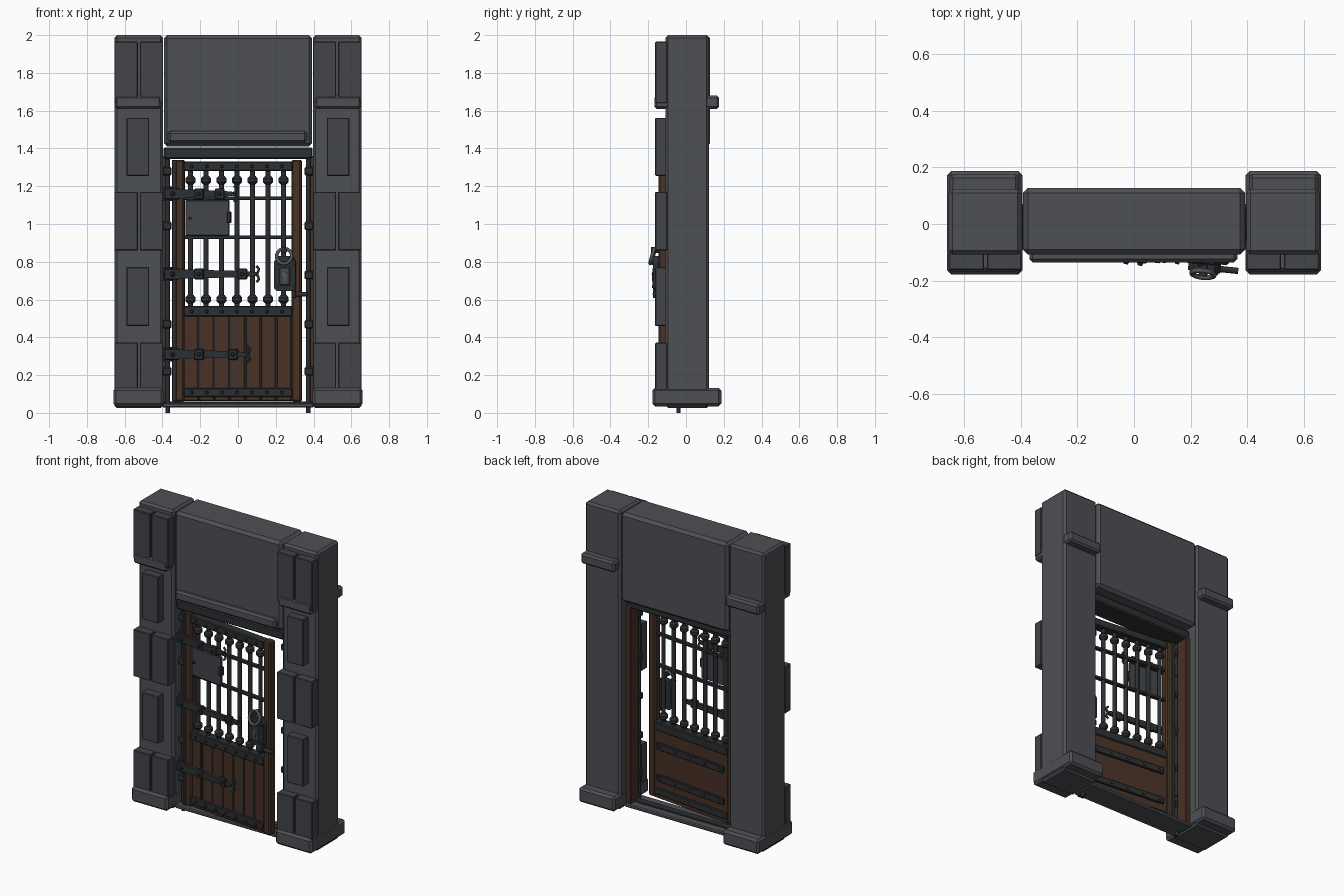
import bpy, bmesh, math
from mathutils import Matrix, Vector

if "Cube" in bpy.data.objects:
    bpy.data.objects.remove(bpy.data.objects["Cube"])


def material(name, rgb):
    m = bpy.data.materials.new(name)
    m.diffuse_color = (*rgb, 1)
    m.use_nodes = True
    m.node_tree.nodes["Principled BSDF"].inputs["Base Color"].default_value = m.diffuse_color
    return m


STONE = material("stone", (0.075, 0.08, 0.09))
BLOCK = material("dark_stone", (0.055, 0.058, 0.065))
IRON = material("iron", (0.025, 0.028, 0.032))
STEEL = material("worn_steel", (0.09, 0.095, 0.1))
WOOD = material("wood", (0.065, 0.032, 0.02))

# the door stands slightly open, swung to the front about its hinge pin
PIVOT = Vector((-0.37, -0.04, 0))
OPEN = Matrix.Translation(PIVOT) @ Matrix.Rotation(math.radians(-6), 4, 'Z') @ Matrix.Translation(-PIVOT)
SHUT = Matrix.Identity(4)


def add(name, bm, loc, mat, swing=SHUT, smooth=False, rot=None):
    me = bpy.data.meshes.new(name)
    bm.to_mesh(me)
    bm.free()
    if smooth:
        me.shade_smooth()
        me.set_sharp_from_angle(angle=math.radians(40))
    me.materials.append(mat)
    ob = bpy.data.objects.new(name, me)
    bpy.context.collection.objects.link(ob)
    ob.matrix_world = swing @ Matrix.Translation(loc) @ (rot or SHUT)
    return ob


def box(name, x, y, z, mat, bevel=0.004, swing=SHUT):
    """Bevelled box from (min, max) ranges."""
    bm = bmesh.new()
    bmesh.ops.create_cube(bm, size=1)
    bmesh.ops.scale(bm, vec=(x[1] - x[0], y[1] - y[0], z[1] - z[0]), verts=bm.verts)
    if bevel:
        bmesh.ops.bevel(bm, geom=bm.edges[:], offset=bevel, segments=1, affect='EDGES')
    return add(name, bm, (sum(x) / 2, sum(y) / 2, sum(z) / 2), mat, swing)


def rod(name, loc, r, length, mat, axis='Z', swing=SHUT, sides=12, r2=None):
    bm = bmesh.new()
    bmesh.ops.create_cone(bm, cap_ends=True, segments=sides, radius1=r,
                          radius2=r if r2 is None else r2, depth=length)
    rot = {'Z': SHUT, 'X': Matrix.Rotation(math.pi / 2, 4, 'Y'),
           'Y': Matrix.Rotation(math.pi / 2, 4, 'X')}[axis]
    return add(name, bm, loc, mat, swing, True, rot)


def plate(name, pts, y, mat, swing=SHUT):
    """Flat outline in x/z extruded between two y values."""
    bm = bmesh.new()
    f = bm.faces.new([bm.verts.new((px, y[0], pz)) for px, pz in pts])
    ext = bmesh.ops.extrude_face_region(bm, geom=[f])
    bmesh.ops.translate(bm, vec=(0, y[1] - y[0], 0),
                        verts=[v for v in ext['geom'] if isinstance(v, bmesh.types.BMVert)])
    bmesh.ops.recalc_face_normals(bm, faces=bm.faces)
    return add(name, bm, (0, 0, 0), mat, swing)


def wire(name, pts, r, mat, swing=SHUT, cyclic=False):
    cu = bpy.data.curves.new(name, 'CURVE')
    cu.dimensions = '3D'
    cu.bevel_depth, cu.bevel_resolution, cu.use_fill_caps = r, 2, True
    sp = cu.splines.new('POLY')
    sp.points.add(len(pts) - 1)
    for p, co in zip(sp.points, pts):
        p.co = (*co, 1)
    sp.use_cyclic_u = cyclic
    cu.materials.append(mat)
    ob = bpy.data.objects.new(name, cu)
    bpy.context.collection.objects.link(ob)
    ob.matrix_world = swing


# stone pillars with plinth, band and facing blocks
for s, side in ((-1, "left"), (1, "right")):
    def sx(a, b):
        return (a, b) if s > 0 else (-b, -a)
    box(side + "_pillar", sx(0.397, 0.655), (-0.108, 0.123), (0.025, 2.0), STONE, 0.014)
    box(side + "_plinth", sx(0.394, 0.66), (-0.178, 0.187), (0.035, 0.133), STONE, 0.014)
    box(side + "_band", sx(0.406, 0.652), (-0.168, 0.175), (1.61, 1.68), STONE, 0.012)
    for z in ((1.64, 1.965), (0.86, 1.17), (0.1, 0.372)):
        box(side + "_wide_block", sx(0.397, 0.52), (-0.163, -0.1), z, BLOCK, 0.004)
        box(side + "_wide_block", sx(0.53, 0.655), (-0.163, -0.1), z, BLOCK, 0.004)
    for z in ((1.255, 1.562), (0.46, 0.772)):
        box(side + "_narrow_block", sx(0.47, 0.59), (-0.163, -0.1), z, BLOCK, 0.004)
    # door jamb, pin and clamps
    box(side + "_jamb", sx(0.362, 0.4), (-0.025, 0.06), (0.05, 1.36), WOOD, 0.004)
    rod(side + "_jamb_pin", (s * 0.372, -0.04, 0.675), 0.011, 1.35, IRON)
    for z in (1.28, 0.99, 0.73, 0.47, 0.22):
        box(side + "_jamb_clamp", sx(0.352, 0.4), (-0.058, -0.015), (z - 0.022, z + 0.022), IRON, 0.006)

# lintel, ledge, iron head bar and sill
box("lintel", (-0.393, 0.393), (-0.108, 0.128), (1.41, 2.0), STONE, 0.018)
box("lintel_ledge", (-0.37, 0.365), (-0.136, -0.09), (1.43, 1.492), STONE, 0.012)
box("head_bar", (-0.395, 0.395), (-0.085, 0.06), (1.345, 1.405), IRON, 0.008)
box("sill", (-0.4, 0.4), (-0.09, 0.07), (0.028, 0.052), STONE, 0.006)
box("sill_strip", (-0.39, 0.39), (-0.03, 0.02), (0.05, 0.06), IRON, 0.003)

# door stiles with iron edge strips
for x in ((-0.335, -0.282), (0.29, 0.342)):
    box("door_stile", x, (-0.072, -0.018), (0.06, 1.34), WOOD, 0.008, OPEN)
box("hinge_edge_strip", (-0.345, -0.322), (-0.078, -0.012), (0.06, 1.34), IRON, 0.003, OPEN)

# door rails with rivets
for name, z in (("top_rail", (1.28, 1.33)), ("middle_rail", (0.51, 0.565)), ("bottom_rail", (0.085, 0.132))):
    box(name, (-0.285, 0.295), (-0.078, -0.014), z, IRON, 0.005, OPEN)
    for i in range(7):
        rod("rail_rivet", (-0.24 + i * 0.08, -0.081, sum(z) / 2), 0.011, 0.012, IRON, 'Y', OPEN, 8, 0.006)

# lower wooden planks, seam strips and rear battens
for i in range(7):
    x = -0.285 + i * 0.0825
    box("plank", (x, x + 0.08), (-0.064, -0.024), (0.062, 0.52), WOOD, 0.005, OPEN)
    if i:
        box("seam_strip", (x - 0.008, x + 0.006), (-0.069, -0.055), (0.11, 0.52), IRON, 0.002, OPEN)
box("plank_backing", (-0.285, 0.292), (-0.04, -0.022), (0.062, 0.52), WOOD, 0, OPEN)
for z in (0.2, 0.41):
    box("rear_batten", (-0.26, 0.27), (-0.03, -0.008), (z - 0.022, z + 0.022), IRON, 0.004, OPEN)
    for i in range(5):
        rod("batten_rivet", (-0.23 + i * 0.118, -0.007, z), 0.009, 0.01, IRON, 'Y', OPEN, 8)

# grille bars with collars and cross bars
for i in range(7):
    x = -0.25 + i * 0.0825
    rod("grille_bar", (x, -0.045, 0.92), 0.0135, 0.74, IRON, 'Z', OPEN)
    for z in (1.232, 0.602):
        rod("bar_collar", (x, -0.045, z), 0.027, 0.02, IRON, 'Z', OPEN)
        for k in (-1, 1):
            rod("collar_taper", (x, -0.045, z + k * 0.016), 0.027 if k > 0 else 0.016, 0.012,
                IRON, 'Z', OPEN, 12, 0.016 if k > 0 else 0.027)
for z in (1.137, 0.93):
    box("cross_bar", (-0.285, 0.295), (-0.058, -0.032), (z - 0.009, z + 0.009), IRON, 0.003, OPEN)

# viewing hatch with latch
box("hatch_plate", (-0.275, -0.04), (-0.078, -0.06), (0.937, 1.128), BLOCK, 0.005, OPEN)
box("hatch_latch", (-0.052, -0.03), (-0.09, -0.06), (1.005, 1.065), IRON, 0.004, OPEN)
rod("hatch_knob", (-0.25, -0.083, 1.03), 0.009, 0.016, IRON, 'Y', OPEN, 8)

# strap hinges with forked ends
for z, end in ((1.16, -0.02), (0.735, 0.1), (0.31, 0.05)):
    rod("hinge_knuckle", (-0.37, -0.045, z), 0.026, 0.075, IRON, 'Z', OPEN)
    box("hinge_leaf", (-0.385, -0.305), (-0.09, -0.05), (z - 0.03, z + 0.03), IRON, 0.005, OPEN)
    plate("hinge_strap", [(-0.31, z - 0.025), (end - 0.06, z - 0.016), (end, z - 0.01),
                          (end, z + 0.01), (end - 0.06, z + 0.016), (-0.31, z + 0.025)],
          (-0.09, -0.07), IRON, OPEN)
    for x in (-0.2, end - 0.07):
        box("strap_band", (x - 0.025, x + 0.025), (-0.096, -0.07), (z - 0.029, z + 0.029), IRON, 0.005, OPEN)
    for x in (-0.34, -0.2, end - 0.07):
        rod("strap_rivet", (x, -0.099, z), 0.013, 0.014, IRON, 'Y', OPEN, 8, 0.007)
    for k in (-1, 1):
        wire("strap_fork", [(end - 0.01, -0.08, z), (end + 0.012, -0.08, z + k * 0.008),
                            (end + 0.018, -0.08, z + k * 0.028), (end + 0.004, -0.08, z + k * 0.042)],
             0.007, IRON, OPEN)

# lock case, keyhole, pull ring and bolt
plate("lock_case", [(0.2, 0.66), (0.215, 0.645), (0.3, 0.645), (0.315, 0.66), (0.315, 0.8),
                    (0.295, 0.83), (0.22, 0.83), (0.2, 0.8)], (-0.103, -0.06), IRON, OPEN)
box("keyhole_plate", (0.23, 0.285), (-0.11, -0.1), (0.675, 0.77), BLOCK, 0.004, OPEN)
rod("keyhole", (0.257, -0.111, 0.735), 0.012, 0.008, STEEL, 'Y', OPEN)
box("keyhole_slot", (0.252, 0.262), (-0.115, -0.107), (0.695, 0.735), STEEL, 0, OPEN)
for x in (0.215, 0.3):
    for z in (0.67, 0.79):
        rod("lock_rivet", (x, -0.105, z), 0.008, 0.01, IRON, 'Y', OPEN, 8)
wire("pull_ring", [(0.255 + 0.04 * math.cos(a), -0.112 + 0.012 * math.sin(a), 0.83 + 0.04 * math.sin(a))
                   for a in (i * math.tau / 24 for i in range(24))], 0.009, STEEL, OPEN, True)
rod("ring_boss", (0.255, -0.1, 0.862), 0.015, 0.04, IRON, 'Y', OPEN)
rod("lock_bolt", (0.335, -0.088, 0.628), 0.011, 0.085, IRON, 'X', OPEN)
box("bolt_keeper", (0.295, 0.315), (-0.105, -0.06), (0.608, 0.65), IRON, 0.004, OPEN)
